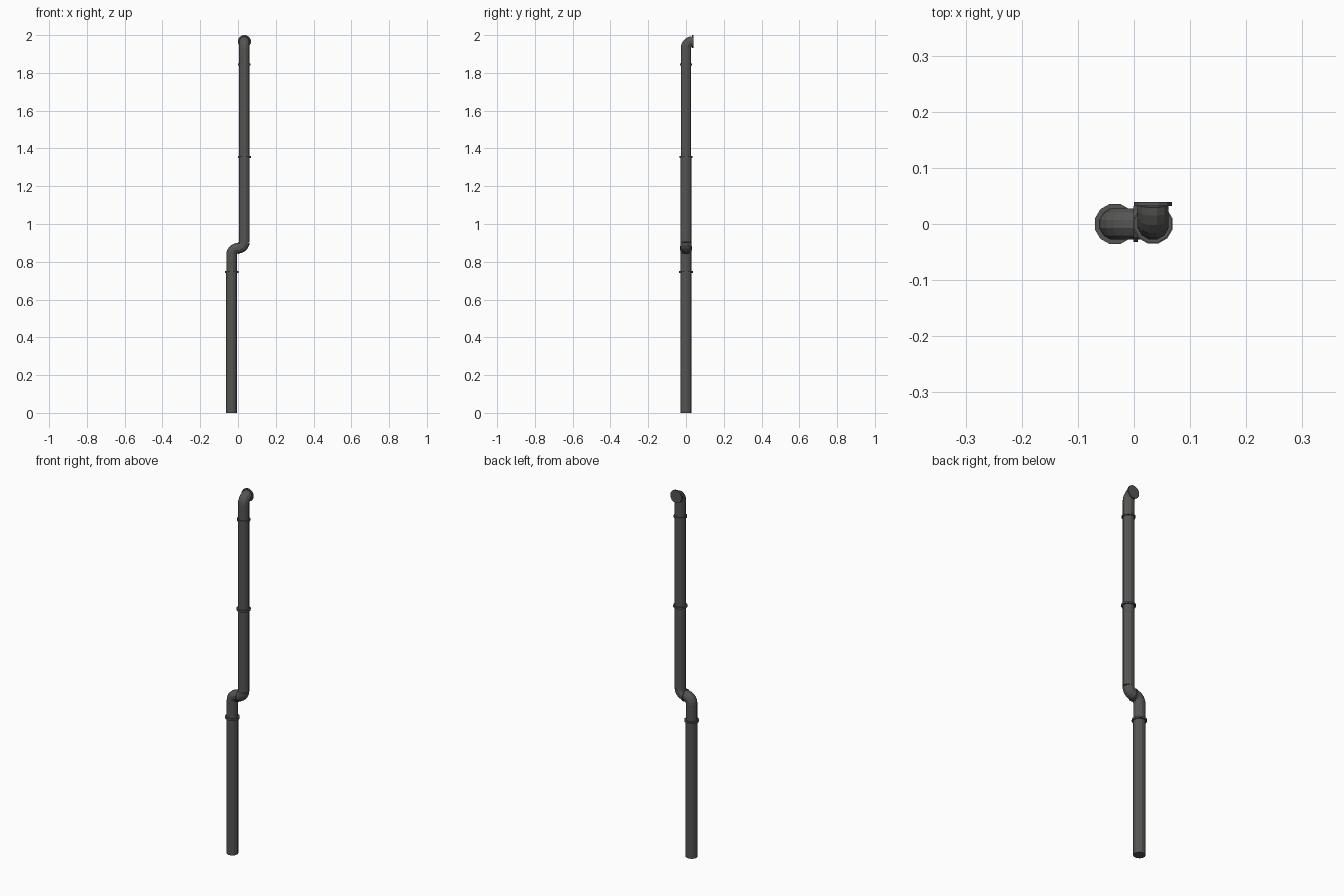
import bpy, bmesh, math
from mathutils import Vector

if "Cube" in bpy.data.objects:
    bpy.data.objects.remove(bpy.data.objects["Cube"])

SIDES = 12
grey = bpy.data.materials.new("dark grey metal")
grey.diffuse_color = (0.09, 0.09, 0.088, 1)
grey.use_nodes = True
grey.node_tree.nodes["Principled BSDF"].inputs["Base Color"].default_value = grey.diffuse_color


def tube(name, path, r):
    """Capped flat-faced tube swept along a planar path of points."""
    pts = [Vector(p) for p in path]
    dirs = []
    for i in range(len(pts)):
        dirs.append((pts[min(i + 1, len(pts) - 1)] - pts[max(i - 1, 0)]).normalized())
    bm = bmesh.new()
    rings = []
    # carry the side vector along the path so the sides never twist
    side = Vector((1, 0, 0)) if abs(dirs[0].x) < 0.5 else Vector((0, 1, 0))
    for p, d in zip(pts, dirs):
        side = (side - d * side.dot(d)).normalized()
        up = d.cross(side)
        ring = []
        for k in range(SIDES):
            a = 2 * math.pi * (k + 0.5) / SIDES
            ring.append(bm.verts.new(p + (side * math.cos(a) + up * math.sin(a)) * r))
        rings.append(ring)
    for a, b in zip(rings, rings[1:]):
        for k in range(SIDES):
            n = (k + 1) % SIDES
            bm.faces.new((a[k], a[n], b[n], b[k]))
    bm.faces.new(rings[0][::-1])
    bm.faces.new(rings[-1])
    me = bpy.data.meshes.new(name)
    bm.to_mesh(me)
    bm.free()
    me.materials.append(grey)
    ob = bpy.data.objects.new(name, me)
    bpy.context.collection.objects.link(ob)
    return ob


def bend(centre, u, v, r, n=5):
    """Quarter arc from centre+u*r to centre+v*r."""
    c, u, v = Vector(centre), Vector(u), Vector(v)
    return [c + (u * math.cos(t) + v * math.sin(t)) * r
            for t in (i * math.pi / 2 / n for i in range(n + 1))]


X, R, B = 0.034, 0.029, 0.034      # pipe offset, pipe radius, bend radius
ZJ, ZT = 0.872, 1.966              # heights of the two horizontal openings

# straight pipes
tube("lower_pipe", [(-X, 0, 0), (-X, 0, 0.745)], 0.03)
tube("middle_pipe", [(X, 0, ZJ + B), (X, 0, 1.355)], R)
tube("upper_pipe", [(X, 0, 1.355), (X, 0, 1.845)], 0.0285)

# elbows
tube("lower_elbow", [(-X, 0, 0.745)] + bend((0, 0, ZJ - B), (-1, 0, 0), (0, 0, 1), B), R)
tube("offset_elbow", bend((0, 0, ZJ + B), (0, 0, -1), (1, 0, 0), B), R)
tube("top_elbow", [(X, 0, 1.845)] + bend((X, B, ZT - B), (0, -1, 0), (0, 0, 1), B), 0.0285)

# joint collars
for name, x, z, r in (("lower_collar", -X, 0.745, 0.037),
                      ("middle_collar", X, 1.355, 0.036),
                      ("upper_collar", X, 1.845, 0.034)):
    tube(name, [(x, 0, z - 0.005), (x, 0, z + 0.005)], r)
tube("offset_collar", [(-0.001, 0, ZJ), (0.007, 0, ZJ)], 0.033)
tube("outlet_collar", [(X, 0.032, ZT), (X, 0.039, ZT)], 0.035)
